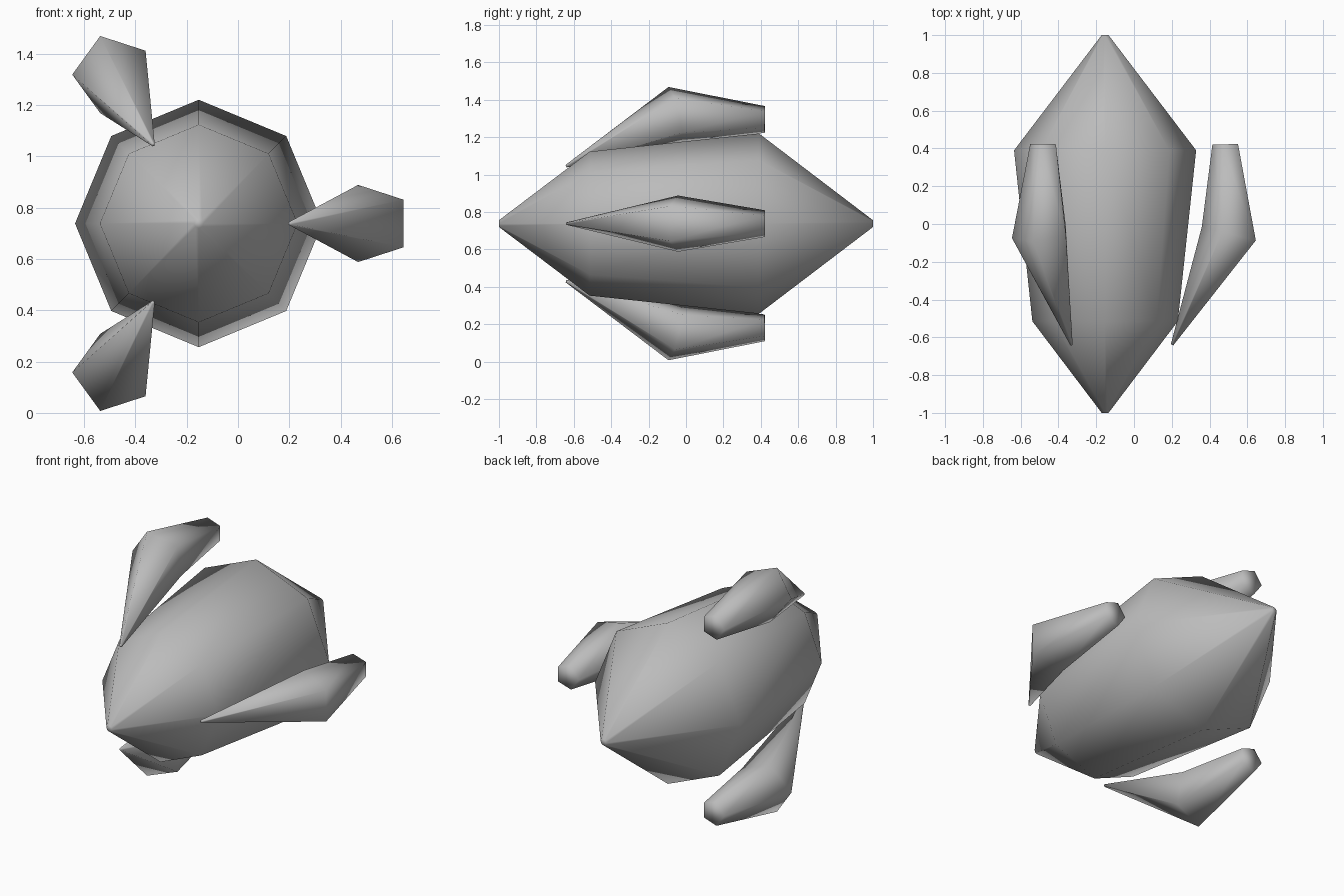
import bpy
import bmesh
from math import sin, cos, radians, tau
from mathutils import Vector

if "Cube" in bpy.data.objects:
    bpy.data.objects.remove(bpy.data.objects["Cube"], do_unlink=True)

grey = bpy.data.materials.new("hull grey")
grey.use_nodes = True
COLOUR = (0.5, 0.5, 0.5, 1)
grey.diffuse_color = COLOUR
grey.node_tree.nodes["Principled BSDF"].inputs["Base Color"].default_value = COLOUR

AXIS = Vector((-0.153, 0, 0.738))  # long axis of the hull


def ring(centre, radius, sides, start, lean=Vector()):
    """Points of a polygon across y, sheared along y by the lean vector."""
    points = []
    for i in range(sides):
        a = start + tau * i / sides
        offset = Vector((cos(a), 0, sin(a))) * radius
        offset.y = -offset.dot(lean)
        points.append(centre + offset)
    return points


def loft(name, rings):
    """Skin a row of rings, cap both ends and shade smooth."""
    bm = bmesh.new()
    rows = [[bm.verts.new(p) for p in r] for r in rings]
    for a, b in zip(rows, rows[1:]):
        n = len(a)
        for i in range(n):
            j = (i + 1) % n
            bm.faces.new((a[i], a[j], b[j], b[i]))
    bm.faces.new(rows[0])
    bm.faces.new(rows[-1])
    bmesh.ops.recalc_face_normals(bm, faces=bm.faces)
    for f in bm.faces:
        f.smooth = True
    mesh = bpy.data.meshes.new(name)
    bm.to_mesh(mesh)
    bm.free()
    mesh.materials.append(grey)
    obj = bpy.data.objects.new(name, mesh)
    bpy.context.collection.objects.link(obj)


# Eight-sided hull, pointed at both ends: (y, radius)
HULL = [(-1, 0.018), (-0.515, 0.385), (0.39, 0.482), (1, 0.018)]
loft("hull", [ring(AXIS + Vector((0, y, 0)), r, 8, 0) for y, r in HULL])

# Three five-sided fins around the hull: (distance out, y, radius, lean)
FIN = [(0.355, -0.64, 0.007, 0.5), (0.67, -0.055, 0.158, 0.25), (0.643, 0.422, 0.075, -0.02)]
for name, angle in (("left_fin", 0), ("upper_fin", 120), ("lower_fin", 240)):
    out = Vector((cos(radians(angle)), 0, sin(radians(angle))))
    loft(name, [ring(AXIS + out * d + Vector((0, y, 0)), r, 5, radians(180), out * lean)
                for d, y, r, lean in FIN])
